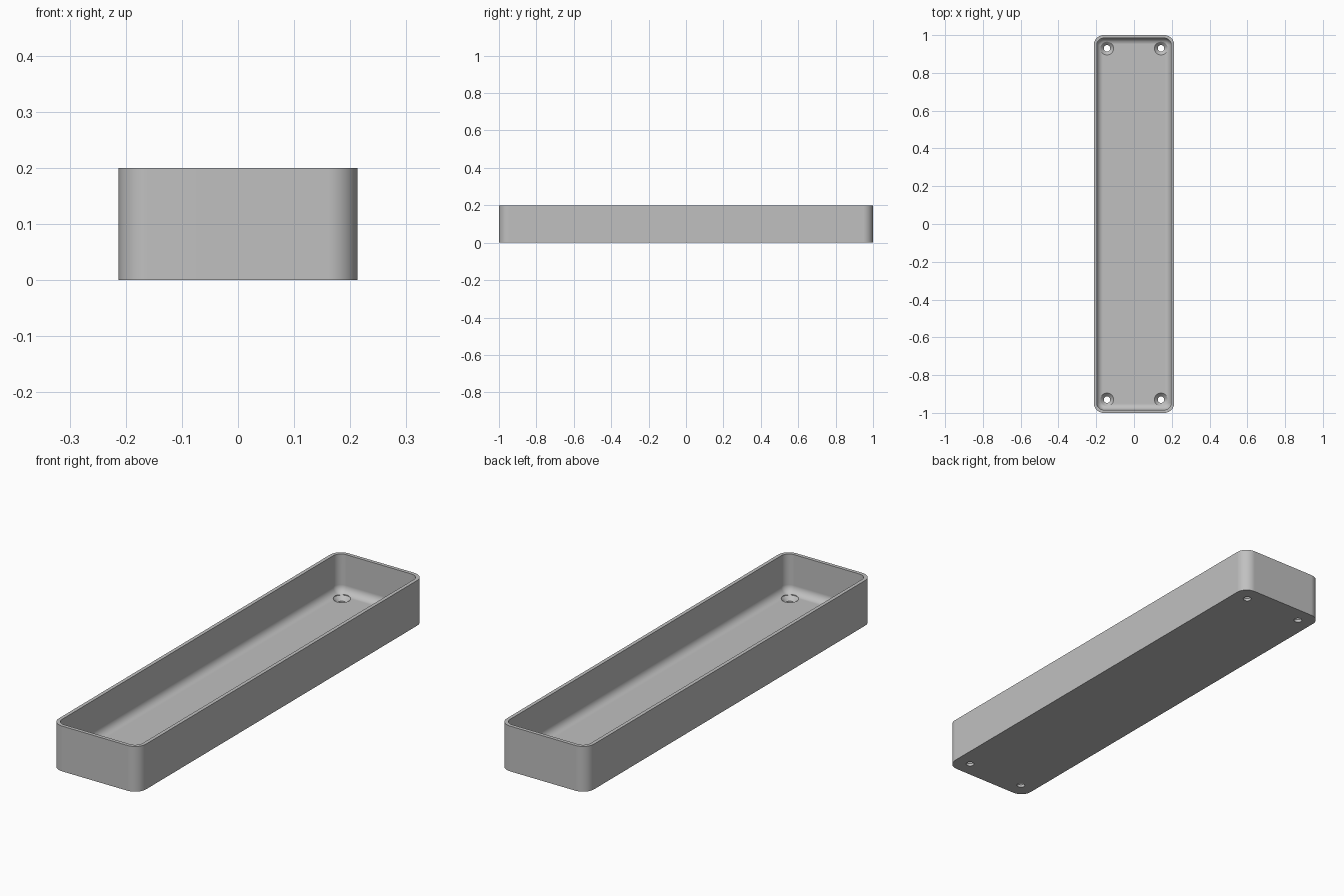
import bpy, bmesh
from math import pi, sin, cos, radians

cube = bpy.data.objects.get("Cube")
if cube:
    bpy.data.objects.remove(cube, do_unlink=True)

HALF_X, HALF_Y, HEIGHT = 0.213, 1.0, 0.2
CORNER, WALL, FLOOR, FILLET = 0.053, 0.016, 0.03, 0.034
ARC = 10

grey = bpy.data.materials.new("plain grey")
grey.use_nodes = True
colour = (0.53, 0.53, 0.53, 1)
grey.diffuse_color = colour
grey.node_tree.nodes["Principled BSDF"].inputs["Base Color"].default_value = colour


def rounded_ring(bm, inset, z):
    """Rounded rectangle, drawn a given distance inside the outline."""
    r = max(CORNER - inset, 0.002)
    cx, cy = HALF_X - inset - r, HALF_Y - inset - r
    ring = []
    for q, (sx, sy) in enumerate([(1, 1), (-1, 1), (-1, -1), (1, -1)]):
        for i in range(ARC + 1):
            a = (q + i / ARC) * pi / 2
            ring.append(bm.verts.new((sx * cx + r * cos(a), sy * cy + r * sin(a), z)))
    return ring


def round_ring(bm, x, y, r, z, sides=32):
    turn = 2 * pi / sides
    return [bm.verts.new((x + r * cos(i * turn), y + r * sin(i * turn), z))
            for i in range(sides)]


def loft(bm, rings):
    """Join successive rings and cap both ends."""
    for a, b in zip(rings, rings[1:]):
        for i in range(len(a)):
            j = (i + 1) % len(a)
            bm.faces.new((a[i], a[j], b[j], b[i]))
    bm.faces.new(rings[0][::-1])
    bm.faces.new(rings[-1])


def finish(bm, name):
    bmesh.ops.recalc_face_normals(bm, faces=bm.faces[:])
    mesh = bpy.data.meshes.new(name)
    bm.to_mesh(mesh)
    bm.free()
    mesh.materials.append(grey)
    obj = bpy.data.objects.new(name, mesh)
    bpy.context.collection.objects.link(obj)
    return obj


# Open tray: outer wall, rim, inner wall and filleted floor
profile = [(0, 0), (0, HEIGHT), (WALL, HEIGHT)]
for i in range(ARC + 1):
    a = i / ARC * pi / 2
    profile.append((WALL + FILLET * (1 - cos(a)), FLOOR + FILLET * (1 - sin(a))))
bm = bmesh.new()
loft(bm, [rounded_ring(bm, inset, z) for inset, z in profile])
tray = finish(bm, "tray")

# Countersunk screw holes in the four corners
bm = bmesh.new()
for x in (-0.143, 0.143):
    for y in (-0.93, 0.93):
        steps = [(0.017, -0.02), (0.017, 0.012), (0.035, FLOOR), (0.035, 0.1)]
        loft(bm, [round_ring(bm, x, y, r, z) for r, z in steps])
cutter = finish(bm, "screw_hole_cutter")
cutter.hide_render = True

bpy.ops.object.select_all(action='DESELECT')
tray.select_set(True)
bpy.context.view_layer.objects.active = tray
cut = tray.modifiers.new("screw holes", 'BOOLEAN')
cut.operation = 'DIFFERENCE'
cut.solver = 'EXACT'
cut.object = cutter
bpy.ops.object.modifier_apply(modifier=cut.name)
bpy.data.objects.remove(cutter, do_unlink=True)

# Smooth curves, crisp rim and hole edges
bpy.ops.object.shade_smooth_by_angle(angle=radians(30))
normals = tray.modifiers.new("flat walls", 'WEIGHTED_NORMAL')
normals.keep_sharp = True
